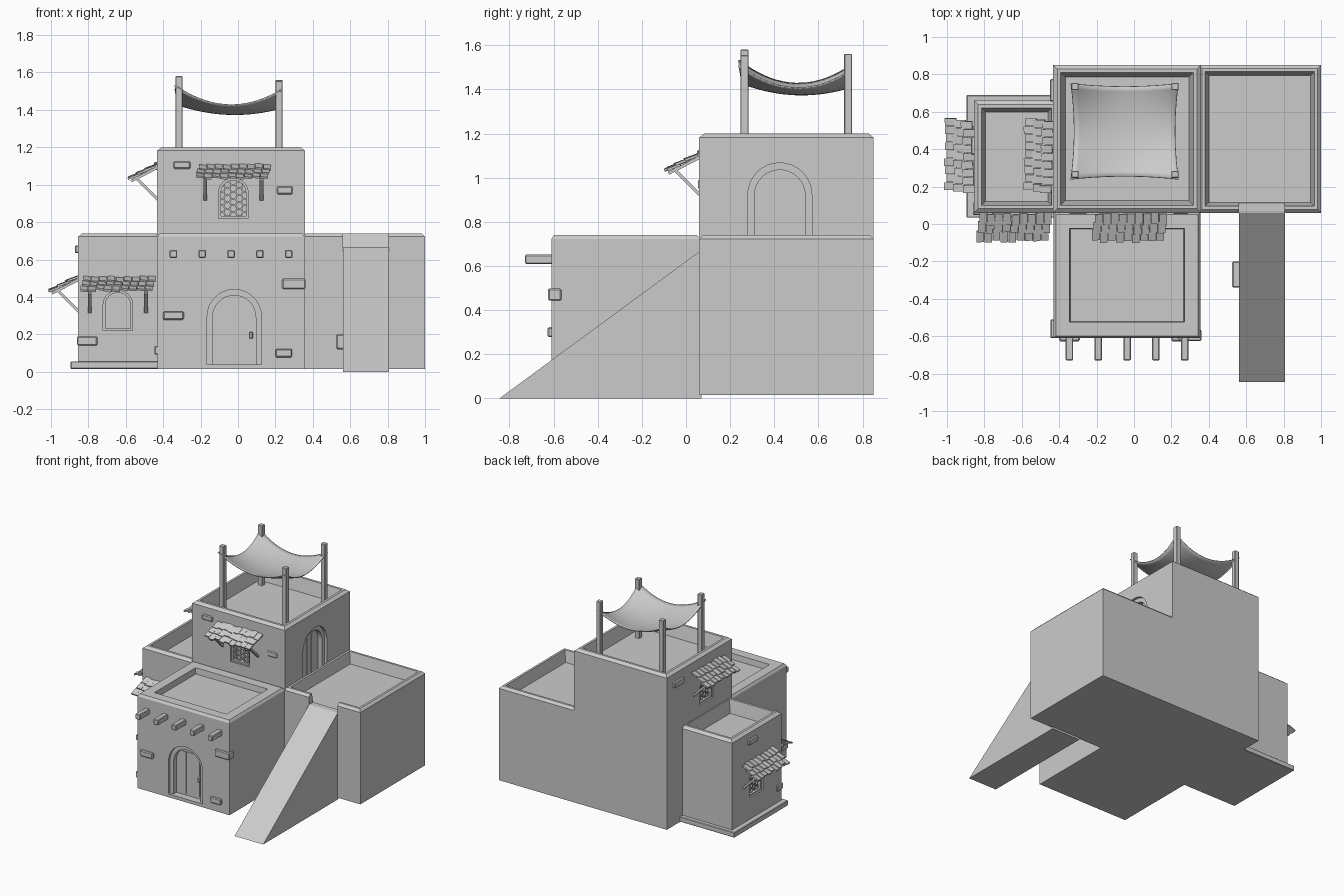
import bpy, bmesh, math, random
from mathutils import Matrix, Vector

if "Cube" in bpy.data.objects:
    bpy.data.objects.remove(bpy.data.objects["Cube"])

random.seed(4)
R = math.radians


def finish(name, bm):
    bmesh.ops.recalc_face_normals(bm, faces=bm.faces)
    me = bpy.data.meshes.new(name)
    bm.to_mesh(me)
    bm.free()
    ob = bpy.data.objects.new(name, me)
    bpy.context.collection.objects.link(ob)
    return ob


def add_box(bm, center, size, frame=Matrix(), tilt=Matrix()):
    m = frame @ Matrix.Translation(center) @ tilt @ Matrix.Diagonal((*size, 1))
    bmesh.ops.create_cube(bm, size=1, matrix=m)


def box(name, center, size, bevel=0.0):
    bm = bmesh.new()
    add_box(bm, center, size)
    if bevel:
        bmesh.ops.bevel(bm, geom=bm.edges[:], offset=bevel, segments=1, affect='EDGES')
    return finish(name, bm)


def wall(x, y, angle):
    # local frame on a wall: x along it, -y outward, z up
    return Matrix.Translation((x, y, 0)) @ Matrix.Rotation(R(angle), 4, 'Z')


def block(name, x0, x1, y0, y1, z0, z1, floor, chamfer, flat, inner):
    # building volume with chamfered parapet and sunken roof
    bm = bmesh.new()
    levels = [(0, z0), (0, z1 - 0.018), (chamfer, z1), (flat, z1), (inner, floor)]
    rings = [[bm.verts.new(p) for p in ((x0 + i, y0 + i, z), (x1 - i, y0 + i, z),
             (x1 - i, y1 - i, z), (x0 + i, y1 - i, z))] for i, z in levels]
    for a, b in zip(rings, rings[1:]):
        for k in range(4):
            bm.faces.new((a[k], a[(k + 1) % 4], b[(k + 1) % 4], b[k]))
    bm.faces.new(rings[0])
    bm.faces.new(rings[-1])
    return finish(name, bm)


def cut(target, cutter):
    mod = target.modifiers.new("cut", 'BOOLEAN')
    mod.operation, mod.solver, mod.object = 'DIFFERENCE', 'EXACT', cutter
    bpy.context.view_layer.objects.active = target
    bpy.ops.object.modifier_apply(modifier=mod.name)
    bpy.data.objects.remove(cutter)


def arch_recess(target, frame, hw, z0, z1, depth):
    bm = bmesh.new()
    pts = [(-hw, z0), (hw, z0)] + [(hw * math.cos(a), z1 - hw + hw * math.sin(a))
           for a in (math.pi * i / 16 for i in range(17))]
    face = bm.faces.new([bm.verts.new((x, -0.03, z)) for x, z in pts])
    ext = bmesh.ops.extrude_face_region(bm, geom=[face])
    verts = [v for v in ext['geom'] if isinstance(v, bmesh.types.BMVert)]
    bmesh.ops.translate(bm, verts=verts, vec=(0, 0.03 + depth, 0))
    bm.transform(frame)
    cut(target, finish("arch_cutter", bm))


def awning(name, frame, z):
    # three overlapping rows of tiles, rafters and diagonal braces
    slope = Matrix.Rotation(R(27), 4, 'X')
    bm = bmesh.new()
    for row in range(3):
        for col in range(9):
            t = row * 0.05 + random.uniform(-0.008, 0.008)
            c = (-0.172 + col * 0.043 + (row - 1) * 0.008, -0.122 + t * 0.89,
                 z + 0.027 + t * 0.46 + random.uniform(-0.002, 0.002))
            tilt = Matrix.Rotation(R(20), 4, 'X') @ Matrix.Rotation(R(random.uniform(2, 9)), 4, 'Y')
            add_box(bm, c, (0.04, 0.064, 0.011), frame, tilt)
    finish(name + "_tiles", bm)
    bm = bmesh.new()
    for x in (-0.15, 0.15):
        add_box(bm, (x, -0.068, z + 0.036), (0.02, 0.16, 0.014), frame, slope)
        add_box(bm, (x, -0.05, z - 0.045), (0.02, 0.015, 0.155), frame, Matrix.Rotation(R(45), 4, 'X'))
    finish(name + "_braces", bm)


def lattice(name, frame, z0, depth):
    # honeycomb screen, its outer cells buried in the wall
    bm = bmesh.new()
    r = 0.021
    for i in range(-2, 3):
        for j in range(6):
            c = Vector((i * 1.5 * r, 0, z0 + 0.015 + (j + 0.5 * (i % 2)) * r * 1.732))
            ring = []
            for rad in (r, r * 0.78):
                for y in (depth - 0.006, depth + 0.006):
                    ring.append([bm.verts.new(c + Vector((rad * math.cos(R(60 * k)), y,
                                rad * math.sin(R(60 * k))))) for k in range(6)])
            for a, b in ((0, 1), (1, 3), (3, 2), (2, 0)):
                for k in range(6):
                    n = (k + 1) % 6
                    bm.faces.new((ring[a][k], ring[a][n], ring[b][n], ring[b][k]))
    bm.transform(frame)
    finish(name, bm)


# building volumes
front = block("front_room", -0.43, 0.355, -0.61, 0.062, 0.015, 0.74, 0.695, 0.012, 0.085, 0.09)
tower = block("tower", -0.432, 0.358, 0.06, 0.85, 0.015, 1.2, 1.1, 0.022, 0.04, 0.065)
right = block("right_room", 0.345, 1.0, 0.06, 0.85, 0.015, 0.74, 0.655, 0.018, 0.035, 0.055)
left = block("left_room", -0.855, -0.40, 0.06, 0.66, 0.015, 0.74, 0.64, 0.022, 0.04, 0.06)
box("left_plinth", (-0.655, 0.362, 0.035), (0.48, 0.655, 0.04), 0.004)

# ramp and the parapet gap at its top
cut(right, box("gap_cutter", (0.683, 0.08, 0.765), (0.242, 0.12, 0.2)))
bm = bmesh.new()
side = [(-0.845, 0), (0.07, 0), (0.07, 0.667), (0.06, 0.665)]
a, b = [[bm.verts.new((x, y, z)) for y, z in side] for x in (0.562, 0.806)]
bm.faces.new(a)
bm.faces.new(b)
for k in range(4):
    bm.faces.new((a[k], a[(k + 1) % 4], b[(k + 1) % 4], b[k]))
finish("ramp", bm)

# doors: stepped arch, plank seams and handle
doors = [("front_door", front, wall(-0.02, -0.61, 0), 0.04, 0.44),
         ("tower_door", tower, wall(0.358, 0.425, 90), 0.66, 1.067)]
for name, target, f, z0, z1 in doors:
    arch_recess(target, f, 0.145, z0, z1, 0.02)
    arch_recess(target, f, 0.115, z0, z1 - 0.032, 0.055)
    bm = bmesh.new()
    for x in (-0.057, 0, 0.057):
        add_box(bm, (x, 0.055, (z0 + z1) / 2 - 0.025), (0.052, 0.008, z1 - z0 - 0.08), f)
    finish(name + "_planks", bm)
box("door_handle", (0.07, -0.562, 0.195), (0.018, 0.04, 0.035), 0.003)

# windows with awnings above
windows = [("left_front", left, wall(-0.642, 0.06, 0), 0.22, False),
           ("left_side", left, wall(-0.855, 0.365, -90), 0.22, True),
           ("tower_front", tower, wall(-0.025, 0.06, 0), 0.82, True),
           ("tower_side", tower, wall(-0.432, 0.365, -90), 0.82, True)]
for name, target, f, z0, screen in windows:
    arch_recess(target, f, 0.079, z0, z0 + 0.215, 0.012)
    arch_recess(target, f, 0.067, z0 + 0.012, z0 + 0.203, 0.045)
    if screen:
        lattice(name + "_lattice", f, z0, 0.03)
    awning(name + "_awning", f, z0 + 0.2)

# projecting roof beams
for i in range(5):
    box("roof_beam", (-0.345 + i * 0.154, -0.66, 0.63), (0.04, 0.14, 0.042), 0.005)

# exposed bricks on walls and corners
bricks = [((-0.345, -0.612, 0.30), (0.11, 0.03, 0.045)), ((0.245, -0.612, 0.10), (0.09, 0.03, 0.045)),
          ((0.299, -0.595, 0.47), (0.125, 0.06, 0.055)), ((-0.807, 0.082, 0.165), (0.11, 0.07, 0.048)),
          ((-0.432, -0.56, 0.115), (0.03, 0.10, 0.048)), ((-0.30, 0.062, 1.105), (0.09, 0.024, 0.04)),
          ((0.25, 0.062, 0.97), (0.085, 0.016, 0.042)), ((-0.857, 0.42, 0.655), (0.03, 0.10, 0.042)),
          ((-0.435, 0.715, 1.10), (0.03, 0.12, 0.045)), ((0.55, -0.27, 0.16), (0.05, 0.14, 0.08))]
for c, s in bricks:
    box("exposed_brick", c, s, 0.006)

# roof canopy posts
for x, y, top in ((-0.315, 0.265, 1.58), (0.22, 0.265, 1.555), (-0.315, 0.735, 1.56), (0.22, 0.735, 1.56)):
    box("canopy_post", (x, y, (1.09 + top) / 2), (0.038, 0.036, top - 1.09), 0.003)

# sagging cloth
bm = bmesh.new()
bmesh.ops.create_grid(bm, x_segments=18, y_segments=18, size=1)
for v in bm.verts:
    u, w = v.co.x, v.co.y
    su, sw = 1 - u * u, 1 - w * w
    z = 1.515 - 0.01 * u - 0.01 * w - 0.095 * (su + sw) + 0.055 * su * sw
    v.co = (-0.05 + 0.287 * u * (1 - 0.06 * sw), 0.495 + 0.255 * w * (1 - 0.06 * su), z)
cloth = finish("canopy_cloth", bm)
cloth.modifiers.new("thickness", 'SOLIDIFY').thickness = 0.006
bpy.ops.object.select_all(action='DESELECT')
cloth.select_set(True)
bpy.context.view_layer.objects.active = cloth
bpy.ops.object.shade_smooth_by_angle()
